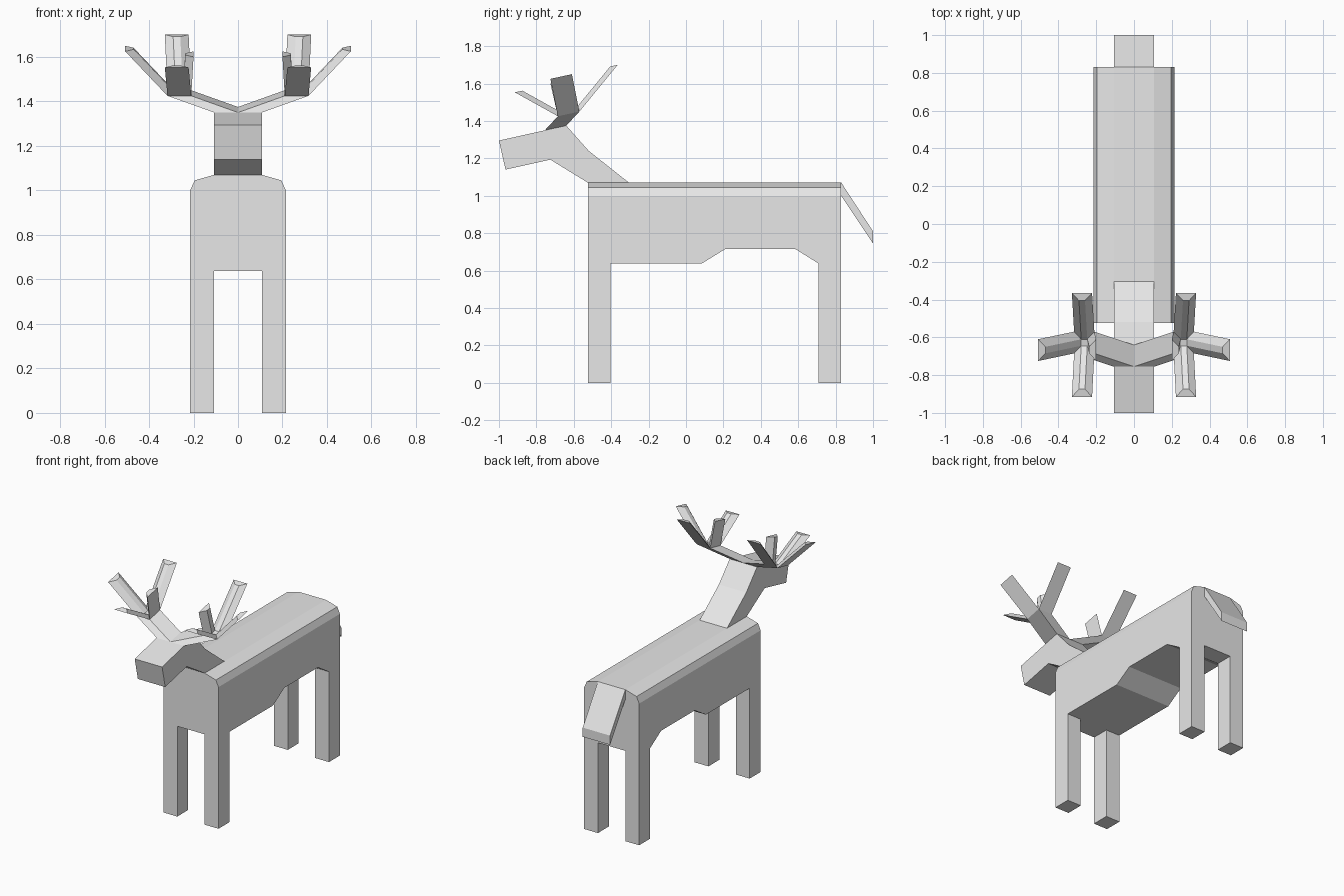
import bpy
import bmesh
from mathutils import Vector

cube = bpy.data.objects.get("Cube")
if cube:
    bpy.data.objects.remove(cube, do_unlink=True)

grey = bpy.data.materials.new("light_grey")
grey.use_nodes = True
grey.diffuse_color = (0.8, 0.8, 0.8, 1)
grey.node_tree.nodes["Principled BSDF"].inputs["Base Color"].default_value = (0.8, 0.8, 0.8, 1)


def loft(bm, rings):
    """Join rings of points with side faces and cap both ends."""
    loops = [[bm.verts.new(p) for p in ring] for ring in rings]
    n = len(loops[0])
    for a, b in zip(loops, loops[1:]):
        for i in range(n):
            j = (i + 1) % n
            bm.faces.new((a[i], a[j], b[j], b[i]))
    bm.faces.new(loops[0])
    bm.faces.new(loops[-1])


def prism(bm, ring, offset):
    ring = [Vector(p) for p in ring]
    loft(bm, [ring, [p + Vector(offset) for p in ring]])


def finish(name, bm, mirror=""):
    bmesh.ops.recalc_face_normals(bm, faces=bm.faces)
    mesh = bpy.data.meshes.new(name)
    bm.to_mesh(mesh)
    bm.free()
    mesh.materials.append(grey)
    obj = bpy.data.objects.new(name, mesh)
    bpy.context.collection.objects.link(obj)
    if mirror:
        mod = obj.modifiers.new("mirror", "MIRROR")
        mod.use_axis = [axis in mirror for axis in "XYZ"]
        mod.use_mirror_merge = False
    return obj


WIDE, NARROW = 0.215, 0.107
FRONT, BACK, LEG = -0.525, 0.83, 0.122
HIP, BACK_TOP = 0.638, 1.07

# Body: bevelled back with a belly that rises behind the ribs
stations = [(FRONT, HIP), (0.085, HIP), (0.21, 0.715),
            (0.585, 0.715), (BACK - LEG, HIP), (BACK, HIP)]
half = [(WIDE, 1.0), (0.195, 1.045), (NARROW, BACK_TOP)]
bm = bmesh.new()
rings = []
for y, belly in stations:
    right = [(WIDE, belly)] + half
    section = right + [(-x, z) for x, z in reversed(right)]
    rings.append([(x, y, z) for x, z in section])
loft(bm, rings)
finish("body", bm)

# Legs: one square post per corner, mirrored left to right
for name, y in (("front_legs", FRONT), ("back_legs", BACK - LEG)):
    bm = bmesh.new()
    foot = [(NARROW, y, 0), (WIDE, y, 0), (WIDE, y + LEG, 0), (NARROW, y + LEG, 0)]
    prism(bm, foot, (0, 0, HIP))
    finish(name, bm, "X")

# Head with neck, and tail: side profiles extruded across the width
profiles = {
    "head_and_neck": [(-1.0, 1.295), (-0.965, 1.14), (-0.725, 1.193), (FRONT, BACK_TOP),
                      (-0.305, BACK_TOP), (-0.52, 1.24), (-0.64, 1.375), (-0.755, 1.35)],
    "tail": [(BACK, BACK_TOP), (1.0, 0.81), (1.0, 0.745), (BACK, 1.0)],
}
for name, profile in profiles.items():
    bm = bmesh.new()
    prism(bm, [(-NARROW, y, z) for y, z in profile], (2 * NARROW, 0, 0))
    finish(name, bm)

# Antlers: a beam from the crown that splits into four tapered-section tines
bm = bmesh.new()
crown = [Vector(p) for p in ((0, -0.755, 1.35), (NARROW, -0.755, 1.35),
                             (NARROW, -0.64, 1.375), (0, -0.64, 1.375))]
beam = Vector((0.21, 0.07, 0.075))
prism(bm, crown, beam)
fork = [p + beam for p in crown]
centre = sum(fork, Vector()) / 4
inner = [p.lerp(centre, 0.7) for p in fork]
tines = [(0.012, -0.23, 0.128),   # front
         (0.19, -0.04, 0.2),      # outer
         (0.012, 0.205, 0.25),    # back
         (-0.01, -0.04, 0.175)]   # inner
for i, direction in enumerate(tines):
    j = (i + 1) % 4
    prism(bm, [fork[i], fork[j], inner[j], inner[i]], direction)
finish("antlers", bm, "X")
